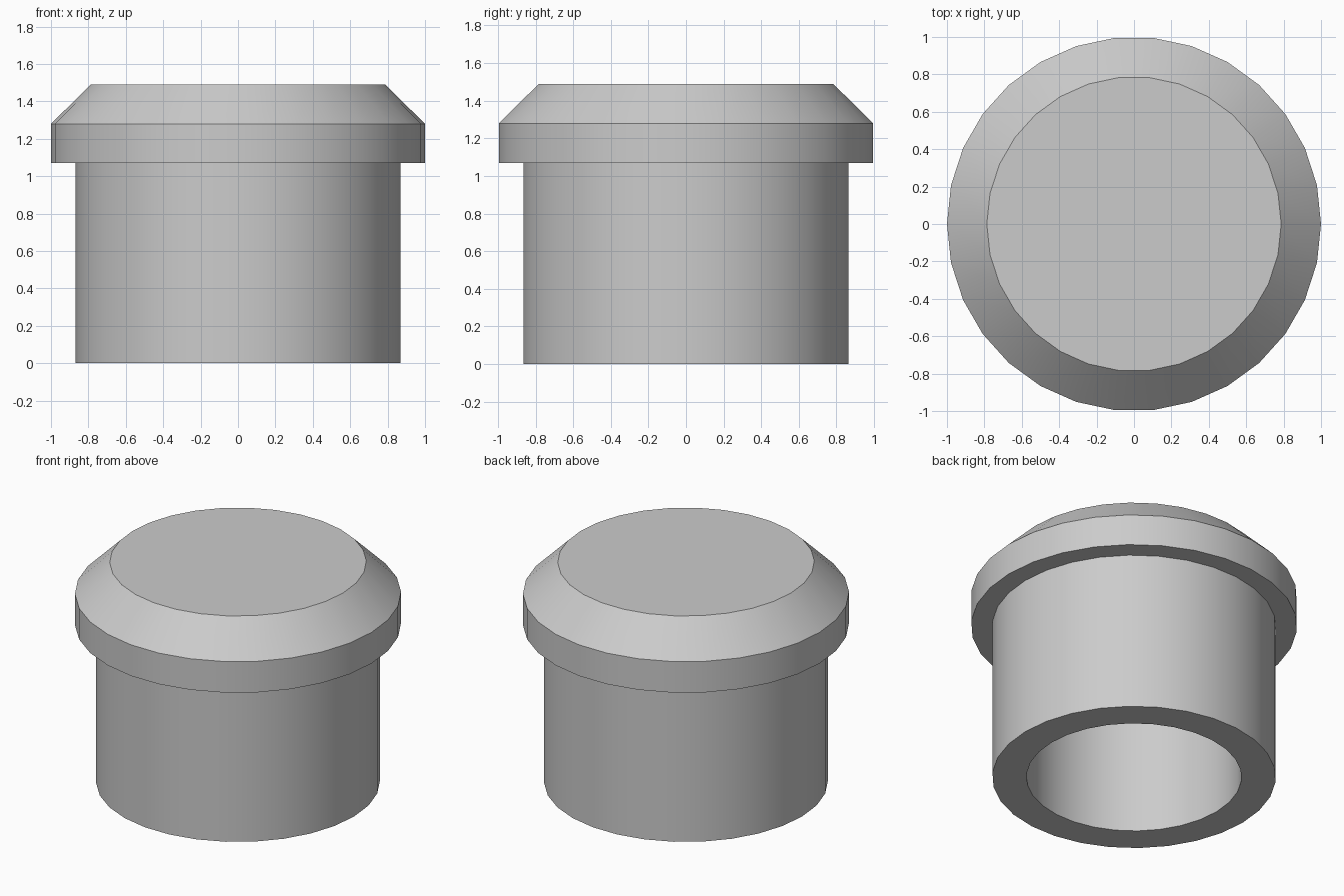
import bpy
import bmesh
import math
from mathutils import Vector

cube = bpy.data.objects.get("Cube")
if cube:
    bpy.data.objects.remove(cube, do_unlink=True)

SIDES = 30

# Single plain grey
grey = bpy.data.materials.new("light_grey")
grey.use_nodes = True
colour = (0.6, 0.6, 0.6, 1.0)
grey.diffuse_color = colour
grey.node_tree.nodes["Principled BSDF"].inputs["Base Color"].default_value = colour


def lathe(name, profile):
    """Turn a (radius, height) profile around z; zero radius closes an end."""
    bm = bmesh.new()
    rings = []
    for radius, z in profile:
        angles = [math.tau * i / SIDES for i in range(SIDES)]
        rings.append([bm.verts.new(Vector((radius * math.cos(a), radius * math.sin(a), z)))
                      for a in angles])
    for lower, upper in zip(rings, rings[1:]):
        for i in range(SIDES):
            j = (i + 1) % SIDES
            bm.faces.new((lower[i], lower[j], upper[j], upper[i]))
    # Flat caps at both ends of the profile
    bm.faces.new(rings[0])
    bm.faces.new(rings[-1])
    bmesh.ops.recalc_face_normals(bm, faces=bm.faces)
    mesh = bpy.data.meshes.new(name)
    bm.to_mesh(mesh)
    bm.free()
    mesh.materials.append(grey)
    obj = bpy.data.objects.new(name, mesh)
    bpy.context.collection.objects.link(obj)
    bpy.ops.object.select_all(action='DESELECT')
    obj.select_set(True)
    bpy.context.view_layer.objects.active = obj
    bpy.ops.object.shade_smooth_by_angle(angle=math.radians(30))
    return obj


# Hollow stem, flanged collar and chamfered cap as one turned plug
BORE, STEM, FLANGE, TOP = 0.66, 0.87, 1.0, 0.787
lathe("hollow_plug", [
    (BORE, 1.07),    # blind end of the bore
    (BORE, 0.0),
    (STEM, 0.0),
    (STEM, 1.07),    # underside of the flange
    (FLANGE, 1.07),
    (FLANGE, 1.28),  # start of the chamfer
    (TOP, 1.49),
])
